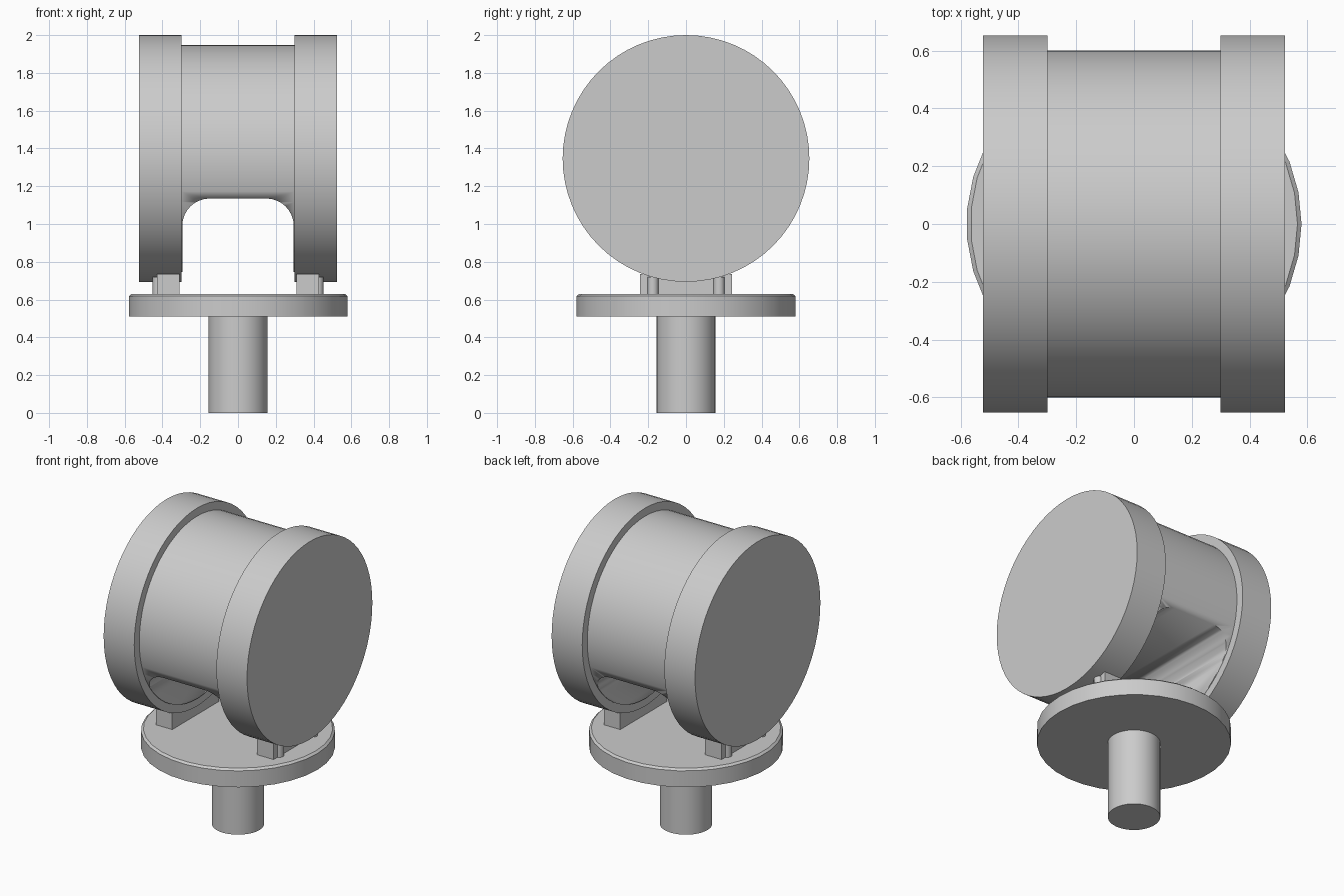
import bpy, bmesh
from math import pi, cos, sin
from mathutils import Matrix

if "Cube" in bpy.data.objects:
    bpy.data.objects.remove(bpy.data.objects["Cube"])


def finish(name, bm, smooth=True):
    bmesh.ops.recalc_face_normals(bm, faces=bm.faces)
    mesh = bpy.data.meshes.new(name)
    bm.to_mesh(mesh)
    bm.free()
    obj = bpy.data.objects.new(name, mesh)
    bpy.context.collection.objects.link(obj)
    if smooth:
        bpy.ops.object.select_all(action='DESELECT')
        obj.select_set(True)
        bpy.context.view_layer.objects.active = obj
        bpy.ops.object.shade_smooth_by_angle(angle=pi / 6)
    return obj


def lathe(name, profile, sides, matrix=Matrix()):
    """Closed solid of revolution about z from (radius, height) pairs."""
    bm = bmesh.new()
    rings = [[bm.verts.new((r * cos(2 * pi * i / sides), r * sin(2 * pi * i / sides), h))
              for i in range(sides)] for r, h in profile]
    for a, b in zip(rings, rings[1:]):
        for i in range(sides):
            j = (i + 1) % sides
            bm.faces.new((a[i], a[j], b[j], b[i]))
    bm.faces.new(rings[0])
    bm.faces.new(rings[-1])
    bm.transform(matrix)
    return finish(name, bm)


# Stem and round base plate with a small top chamfer
lathe("stem", [(0.157, 0), (0.157, 0.52)], 33)
lathe("base_plate", [(0.58, 0.51), (0.58, 0.618), (0.566, 0.63)], 33)

# Saddle feet with small round posts on their outer sides
for side, label in ((-1, "left"), (1, "right")):
    bm = bmesh.new()
    bmesh.ops.create_cube(bm, size=1, matrix=Matrix.Translation((side * 0.37, 0, 0.68))
                          @ Matrix.Diagonal((0.12, 0.485, 0.11, 1)))
    finish(label + "_foot", bm, smooth=False)
    for y, end in ((-0.175, "front"), (0.175, "back")):
        lathe(f"{label}_{end}_post", [(0.03, 0.625), (0.03, 0.72)], 16,
              Matrix.Translation((side * 0.422, y, 0)))

# Drum on its side: two wide end flanges with a narrower barrel between
drum = lathe("drum", [(0.653, -0.523), (0.653, -0.3), (0.6, -0.3),
                      (0.6, 0.3), (0.653, 0.3), (0.653, 0.523)], 64,
             Matrix.Translation((0, 0, 1.347)) @ Matrix.Rotation(pi / 2, 4, 'Y'))

# Round-cornered tunnel through the underside of the barrel
w, top, r = 0.295, 1.135, 0.145
outline = [(w, 0.6)]
outline += [(w - r + r * cos(k * pi / 16), top - r + r * sin(k * pi / 16)) for k in range(9)]
outline += [(-x, z) for x, z in reversed(outline)]
bm = bmesh.new()
face = bm.faces.new([bm.verts.new((x, -1, z)) for x, z in outline])
ext = bmesh.ops.extrude_face_region(bm, geom=[face])
bmesh.ops.translate(bm, vec=(0, 2, 0),
                    verts=[v for v in ext["geom"] if isinstance(v, bmesh.types.BMVert)])
cutter = finish("tunnel_cutter", bm)
cutter.hide_render = True
cutter.display_type = 'WIRE'
cut = drum.modifiers.new("tunnel", 'BOOLEAN')
cut.operation = 'DIFFERENCE'
cut.solver = 'EXACT'
cut.object = cutter
